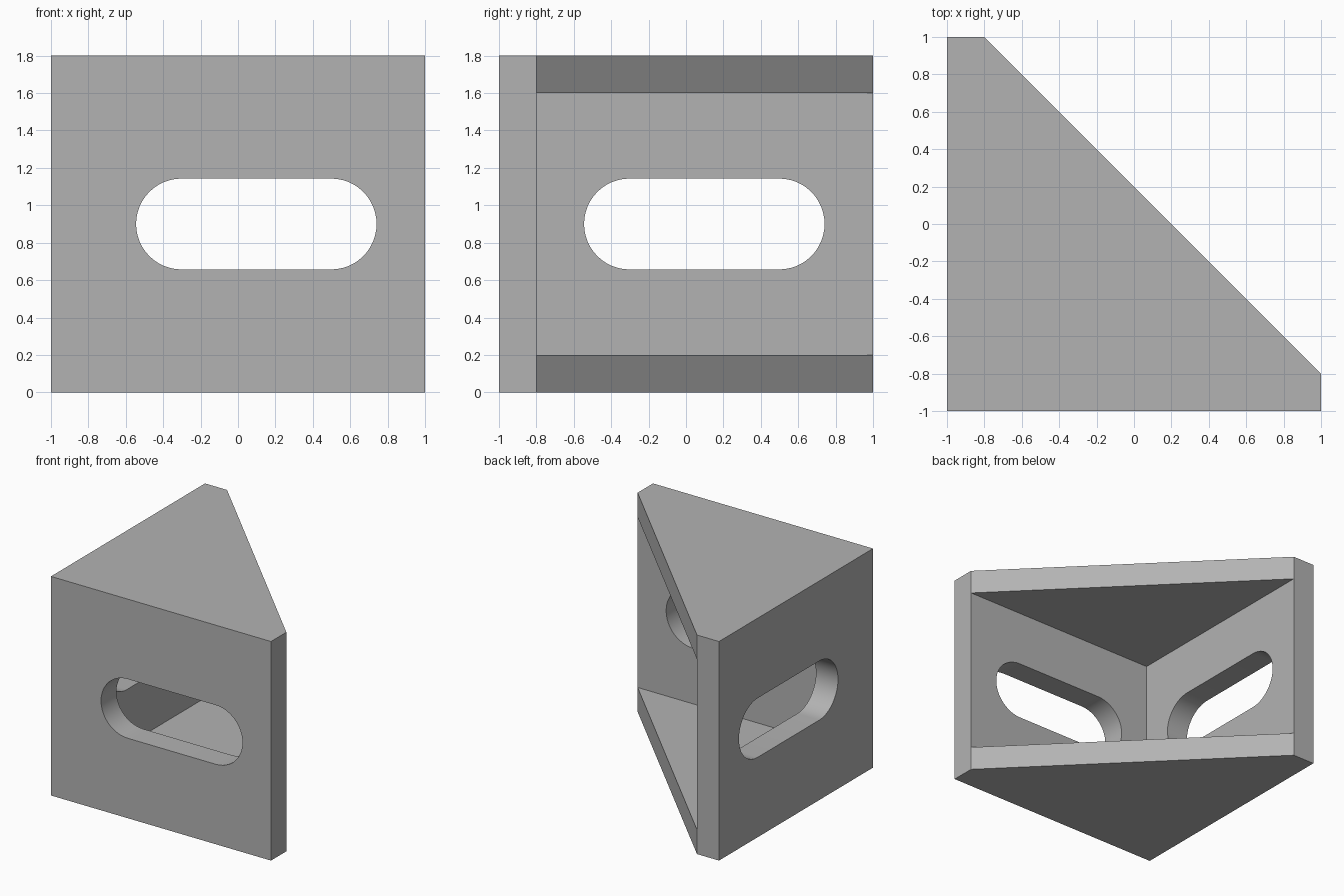
import bpy, bmesh, math

cube = bpy.data.objects.get("Cube")
if cube:
    bpy.data.objects.remove(cube, do_unlink=True)

HEIGHT, WALL = 1.8, 0.2
INNER = -1 + WALL

gray = bpy.data.materials.new("plain gray")
gray.use_nodes = True
color = (0.45, 0.45, 0.45, 1)
gray.diffuse_color = color
gray.node_tree.nodes["Principled BSDF"].inputs["Base Color"].default_value = color


def to_object(name, bm):
    bmesh.ops.remove_doubles(bm, verts=bm.verts, dist=1e-5)
    bmesh.ops.recalc_face_normals(bm, faces=bm.faces)
    bmesh.ops.dissolve_limit(bm, angle_limit=0.01, verts=bm.verts, edges=bm.edges)
    mesh = bpy.data.meshes.new(name)
    bm.to_mesh(mesh)
    bm.free()
    mesh.materials.append(gray)
    obj = bpy.data.objects.new(name, mesh)
    bpy.context.collection.objects.link(obj)
    return obj


def add_face(bm, points):
    bm.faces.new([bm.verts.new(p) for p in points])


def add_cap(bm, outline, z):
    add_face(bm, [(x, y, z) for x, y in outline])


def add_sides(bm, outline, z0, z1):
    for a, b in zip(outline, outline[1:] + outline[:1]):
        add_face(bm, [(*a, z0), (*b, z0), (*b, z1), (*a, z1)])


# Corner bracket: two walls joined by a triangular web at top and bottom
tip_x, tip_y, corner = (1, INNER), (INNER, 1), (INNER, INNER)
web = [(-1, -1), (1, -1), tip_x, tip_y, (-1, 1)]
walls = [(-1, -1), (1, -1), tip_x, corner, tip_y, (-1, 1)]
bm = bmesh.new()
add_sides(bm, web, 0, WALL)
add_sides(bm, walls, WALL, HEIGHT - WALL)
add_sides(bm, web, HEIGHT - WALL, HEIGHT)
for z in (0, HEIGHT):
    add_cap(bm, web, z)
for z in (WALL, HEIGHT - WALL):
    add_cap(bm, [corner, tip_x, tip_y], z)
bracket = to_object("corner_bracket", bm)


# Rounded slot through each wall
def slot_cutter(name, along_y):
    radius, center, half, steps = 0.243, 0.098, 0.4, 24
    profile = []
    for side in (1, -1):
        for i in range(steps + 1):
            t = math.pi * (i / steps - 0.5 * side)
            profile.append((center + side * half + radius * math.cos(t),
                            HEIGHT / 2 + radius * math.sin(t)))

    def place(u, depth, z):
        return (depth, u, z) if along_y else (u, depth, z)

    bm = bmesh.new()
    near, far = -1.1, INNER + 0.1
    for depth in (near, far):
        add_face(bm, [place(u, depth, z) for u, z in profile])
    for (u, z), (v, w) in zip(profile, profile[1:] + profile[:1]):
        add_face(bm, [place(u, near, z), place(v, near, w),
                      place(v, far, w), place(u, far, z)])
    return to_object(name, bm)


bpy.context.view_layer.objects.active = bracket
for name, along_y in (("front_slot_cutter", False), ("side_slot_cutter", True)):
    cutter = slot_cutter(name, along_y)
    cutter.hide_render = True
    mod = bracket.modifiers.new(name, "BOOLEAN")
    mod.operation, mod.solver, mod.object = "DIFFERENCE", "EXACT", cutter
    bpy.ops.object.modifier_apply(modifier=mod.name)
    bpy.data.objects.remove(cutter, do_unlink=True)

# Smooth slot ends, crisp edges elsewhere
bpy.ops.object.select_all(action="DESELECT")
bracket.select_set(True)
bpy.ops.object.shade_smooth_by_angle(angle=math.radians(30))
